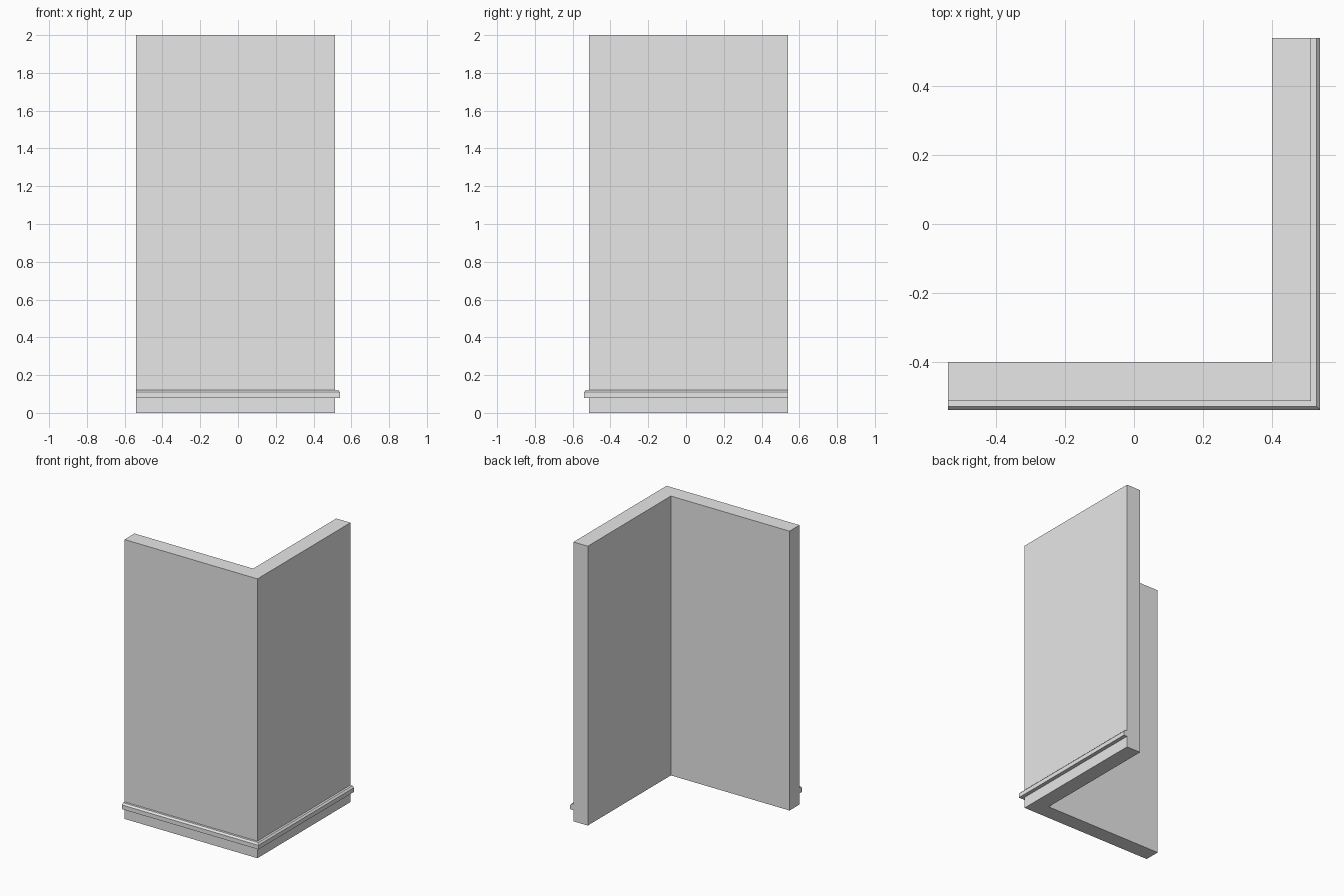
import bpy
import bmesh

cube = bpy.data.objects.get("Cube")
if cube:
    bpy.data.objects.remove(cube, do_unlink=True)

END = 0.54      # where both wings stop
OUTER = 0.513   # outer wall face
INNER = 0.40    # inner wall face

plaster = bpy.data.materials.new("plain grey")
plaster.use_nodes = True
grey = (0.8, 0.8, 0.8, 1)
plaster.diffuse_color = grey
plaster.node_tree.nodes["Principled BSDF"].inputs["Base Color"].default_value = grey


def corner_sweep(name, profile):
    """Sweep an (offset, height) profile round the mitred front-left corner."""
    bm = bmesh.new()
    rings = []
    for station in range(3):
        ring = []
        for d, z in profile:
            x, y = [(-END, -d), (d, -d), (d, END)][station]
            ring.append(bm.verts.new((x, y, z)))
        rings.append(ring)
    n = len(profile)
    for a, b in zip(rings, rings[1:]):
        for i in range(n):
            j = (i + 1) % n
            bm.faces.new((a[i], a[j], b[j], b[i]))
    bm.faces.new(rings[0])
    bm.faces.new(rings[-1])
    bmesh.ops.recalc_face_normals(bm, faces=bm.faces)
    mesh = bpy.data.meshes.new(name)
    bm.to_mesh(mesh)
    bm.free()
    mesh.materials.append(plaster)
    obj = bpy.data.objects.new(name, mesh)
    bpy.context.collection.objects.link(obj)
    return obj


# L-shaped wall
corner_sweep("corner_wall", [(INNER, 0), (OUTER, 0), (OUTER, 2), (INNER, 2)])

# Base moulding with a chamfered top edge, flush with the wall ends
corner_sweep("base_moulding", [(OUTER, 0.08), (END, 0.08), (END, 0.11),
                               (0.529, 0.122), (OUTER, 0.122)])
